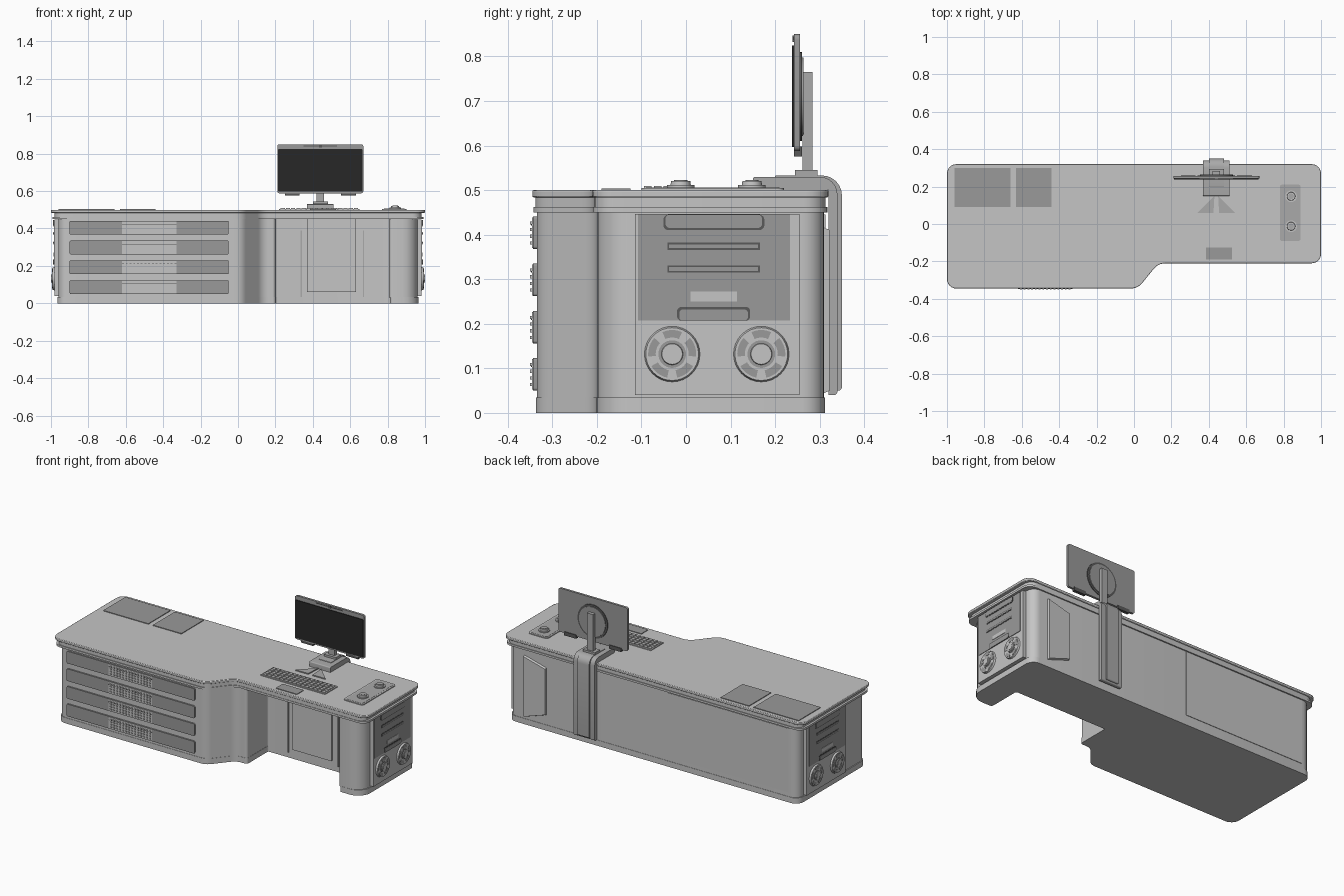
import bpy, bmesh, math
from mathutils import Vector

cube = bpy.data.objects.get("Cube")
if cube:
    bpy.data.objects.remove(cube, do_unlink=True)


def material(name, value):
    mat = bpy.data.materials.new(name)
    mat.use_nodes = True
    color = (value, value, value, 1)
    mat.diffuse_color = color
    mat.node_tree.nodes["Principled BSDF"].inputs["Base Color"].default_value = color
    return mat


light = material("light grey", .56)
grey = material("panel grey", .32)
steel = material("steel grey", .4)
dark = material("dark grey", .1)
black = material("screen black", .02)
made = []


def finish(name, bm, mat):
    bmesh.ops.recalc_face_normals(bm, faces=bm.faces)
    mesh = bpy.data.meshes.new(name)
    bm.to_mesh(mesh)
    bm.free()
    mesh.materials.append(mat)
    obj = bpy.data.objects.new(name, mesh)
    bpy.context.collection.objects.link(obj)
    made.append(obj)
    return obj


def rounded(corners, steps=6):
    """Outline with each (u, v, radius) corner replaced by an arc."""
    outline = []
    for i, (u, v, r) in enumerate(corners):
        p = Vector((u, v))
        a = (Vector(corners[i - 1][:2]) - p).normalized()
        b = (Vector(corners[(i + 1) % len(corners)][:2]) - p).normalized()
        if not r:
            outline.append(p)
            continue
        half = a.angle(b) / 2
        center = p + (a + b).normalized() * (r / math.sin(half))
        start = p + a * (r / math.tan(half)) - center
        end = p + b * (r / math.tan(half)) - center
        sweep = start.angle_signed(end)
        for k in range(steps + 1):
            t = -sweep * k / steps
            c, s = math.cos(t), math.sin(t)
            outline.append(center + Vector((start.x * c - start.y * s, start.x * s + start.y * c)))
    return outline


PLACE = {"x": lambda u, v, w: (w, u, v), "y": lambda u, v, w: (u, w, v), "z": lambda u, v, w: (u, v, w)}


def add_prism(bm, outline, lo, hi, axis, taper=1):
    """Extrude an outline along an axis, optionally shrinking its far end."""
    mid = sum((Vector(p[:2]) for p in outline), Vector((0, 0))) / len(outline)
    near = [bm.verts.new(PLACE[axis](p[0], p[1], lo)) for p in outline]
    tips = [mid + (Vector(p[:2]) - mid) * taper for p in outline]
    far = [bm.verts.new(PLACE[axis](p.x, p.y, hi)) for p in tips]
    bm.faces.new(near)
    bm.faces.new(far)
    for i in range(len(near)):
        bm.faces.new((near[i - 1], near[i], far[i], far[i - 1]))


def prism(name, outline, lo, hi, axis, mat, taper=1):
    bm = bmesh.new()
    add_prism(bm, outline, lo, hi, axis, taper)
    return finish(name, bm, mat)


def rect(u0, u1, v0, v1, r=0):
    return rounded([(u0, v0, r), (u1, v0, r), (u1, v1, r), (u0, v1, r)])


def circle(u, v, r, n=32):
    return [(u + r * math.cos(math.tau * i / n), v + r * math.sin(math.tau * i / n)) for i in range(n)]


def boxes(name, items, mat):
    bm = bmesh.new()
    for x0, x1, y0, y1, z0, z1 in items:
        add_prism(bm, rect(x0, x1, y0, y1), z0, z1, "z")
    return finish(name, bm, mat)


# Cabinet with knee space, plinth and layered counter
body = rounded([(-.96, -.335, .05), (.02, -.335, .07), (.13, -.2, .07), (.2, -.2, .015),
                (.2, 0, .01), (.81, 0, .01), (.81, -.2, .015), (.96, -.2, .08),
                (.96, .31, .05), (-.96, .31, .05)])
counter = rounded([(-1, -.345, .05), (.02, -.345, .08), (.13, -.21, .08),
                   (1, -.21, .05), (1, .32, .05), (-1, .32, .05)])


def scaled(outline, k):
    return [(p.x * k, p.y * k) for p in outline]


prism("cabinet_body", body, .03, .455, "z", light)
prism("plinth", scaled(body, 1.006), 0, .034, "z", light)
prism("counter_lower_rim", scaled(counter, .993), .45, .462, "z", light)
prism("counter_core", scaled(counter, .98), .46, .487, "z", light)
top = prism("counter_top", counter, .484, .5, "z", light)
bevel = top.modifiers.new("soft edge", "BEVEL")
bevel.width, bevel.segments = .003, 2

# Four drawers with studded grips
for i in range(4):
    z = .05 + .106 * i
    prism(f"drawer_front_{i}", rect(-.9, -.05, z, z + .073, .006), -.33, -.344, "y", grey)
    boxes(f"drawer_grip_{i}", [(-.62, -.33, -.346, -.335, z + .002, z + .071)], light)
    studs = [(-.61 + .02 * c, -.6 + .02 * c, -.35, -.344, z + .01 + .015 * r, z + .017 + .015 * r)
             for c in range(14) for r in range(4)]
    boxes(f"grip_studs_{i}", studs, light)
    boxes(f"drawer_slot_{i}", [(-.62, -.33, -.348, -.34, z + .053, z + .056)], dark)

# Knee space door and trims
boxes("knee_door", [(.37, .63, -.012, .005, .06, .45)], light)
boxes("knee_trims", [(x, x + .006, -.008, .005, .034, .39) for x in (.335, .667)], steel)

# End panels with vents and two fans each
for s, side in ((1, "left"), (-1, "right")):
    def plate(part, y0, y1, z0, z1, depth, mat, r=0):
        prism(f"{side}_{part}", rect(y0, y1, z0, z1, r), s * .95, s * depth, "x", mat)

    plate("end_panel", -.115, .255, .04, .447, .982, light)
    plate("vent_panel", -.108, .234, .207, .445, .985, grey)
    plate("top_handle_edge", -.051, .176, .41, .445, .9865, dark, .012)
    plate("top_handle", -.046, .171, .415, .445, .988, grey, .01)
    for n, z in enumerate((.315, .366)):
        plate(f"vent_edge_{n}", -.042, .166, z, z + .016, .9865, dark)
        plate(f"vent_bar_{n}", -.038, .162, z + .004, z + .012, .988, grey)
    plate("label", .01, .115, .25, .272, .987, light)
    plate("lower_tab_edge", -.02, .144, .207, .238, .9865, dark, .01)
    plate("lower_tab", -.015, .139, .207, .232, .988, grey, .008)

    for n, y in enumerate((-.031, .169)):
        tag, z = f"{side}_fan_{n}", .132
        prism(tag + "_ring", circle(y, z, .063), s * .98, s * .992, "x", light, .94)
        bm = bmesh.new()
        for k in range(5):
            a = math.tau * k / 5 + math.pi / 2
            arc = [a - .42 + .14 * j for j in range(7)]
            sector = [(y + r * math.cos(t), z + r * math.sin(t))
                      for r, ts in ((.054, arc), (.037, arc[::-1])) for t in ts]
            add_prism(bm, sector, s * .985, s * .9935, "x")
        finish(tag + "_slots", bm, grey)
        prism(tag + "_hub_edge", circle(y, z, .031), s * .985, s * .994, "x", grey)
        prism(tag + "_hub", circle(y, z, .027), s * .985, s * .998, "x", light, .85)
        prism(tag + "_cap", circle(y, z, .016), s * .985, s, "x", light)

# Back panels
boxes("back_panel", [(-.9, -.1, .3, .313, .06, .445)], light)
prism("back_hatch", [(.71, .09), (.86, .04), (.86, .42), (.71, .38)], .3, .322, "y", light, .95)

# Counter mats, trackpad and keyboard
boxes("counter_mats", [(-.96, -.66, .09, .3, .498, .504), (-.63, -.44, .09, .3, .498, .504)], grey)
boxes("trackpad", [(.385, .525, -.19, -.125, .498, .504)], grey)
boxes("keyboard_base", [(.22, .65, -.1, .02, .498, .505)], light)
keys = [(.228 + .028 * c, .25 + .028 * c, -.094 + .022 * r, -.077 + .022 * r, .504, .509)
        for c in range(15) for r in range(5)]
boxes("keyboard_keys", keys, light)

# Control tray with two knobs
prism("tray_rim", rect(.77, .9, -.1, .22, .015), .498, .505, "z", light)
prism("tray_floor", rect(.78, .89, -.09, .21, .01), .5, .506, "z", steel)
for n, y in enumerate((-.012, .148)):
    prism(f"knob_base_{n}", circle(.84, y, .031), .5, .512, "z", light)
    prism(f"knob_{n}", circle(.84, y, .023), .51, .521, "z", light, .93)
    prism(f"knob_cap_{n}", circle(.84, y, .015), .52, .523, "z", steel)

# Clamp arm wrapping over the back edge
clamp = rounded([(.15, .5, 0), (.32, .5, 0), (.32, .04, 0), (.34, .04, .008),
                 (.34, .53, .04), (.15, .53, .006)])
prism("clamp_arm", clamp, .37, .51, "x", steel)
rail = rounded([(.2, .51, 0), (.32, .51, 0), (.32, .05, 0), (.35, .05, .008),
                (.35, .533, .045), (.2, .533, .003)])
prism("clamp_rail", rail, .4, .48, "x", steel)
for n, s in enumerate((-1, 1)):
    prism(f"stand_foot_{n}", [(.44 + s * .01, .15), (.44 + s * .1, .06), (.44 + s * .015, .06)],
          .499, .506, "z", steel)
boxes("stand_post", [(.42, .46, .262, .284, .53, .765)], steel)
boxes("post_collar", [(.4, .48, .245, .295, .52, .545)], steel)

# Monitor
prism("monitor_frame", rect(.21, .67, .588, .85, .012), .242, .256, "y", grey)
prism("monitor_screen", rect(.215, .665, .597, .825, .004), .238, .245, "y", black)
prism("monitor_disc_edge", circle(.44, .71, .1, 40), .252, .26, "y", dark)
prism("monitor_disc", circle(.44, .71, .088, 40), .255, .264, "y", grey)
boxes("monitor_speakers", [(x, x + .08, .242, .26, .576, .598) for x in (.25, .55)], dark)
boxes("camera_bar", [(.35, .53, .24, .246, .838, .843), (.432, .448, .239, .246, .833, .847)], dark)

# Smooth curves, keep hard edges
bpy.ops.object.select_all(action="DESELECT")
for obj in made:
    obj.select_set(True)
bpy.context.view_layer.objects.active = top
bpy.ops.object.shade_smooth_by_angle(angle=math.radians(30))
